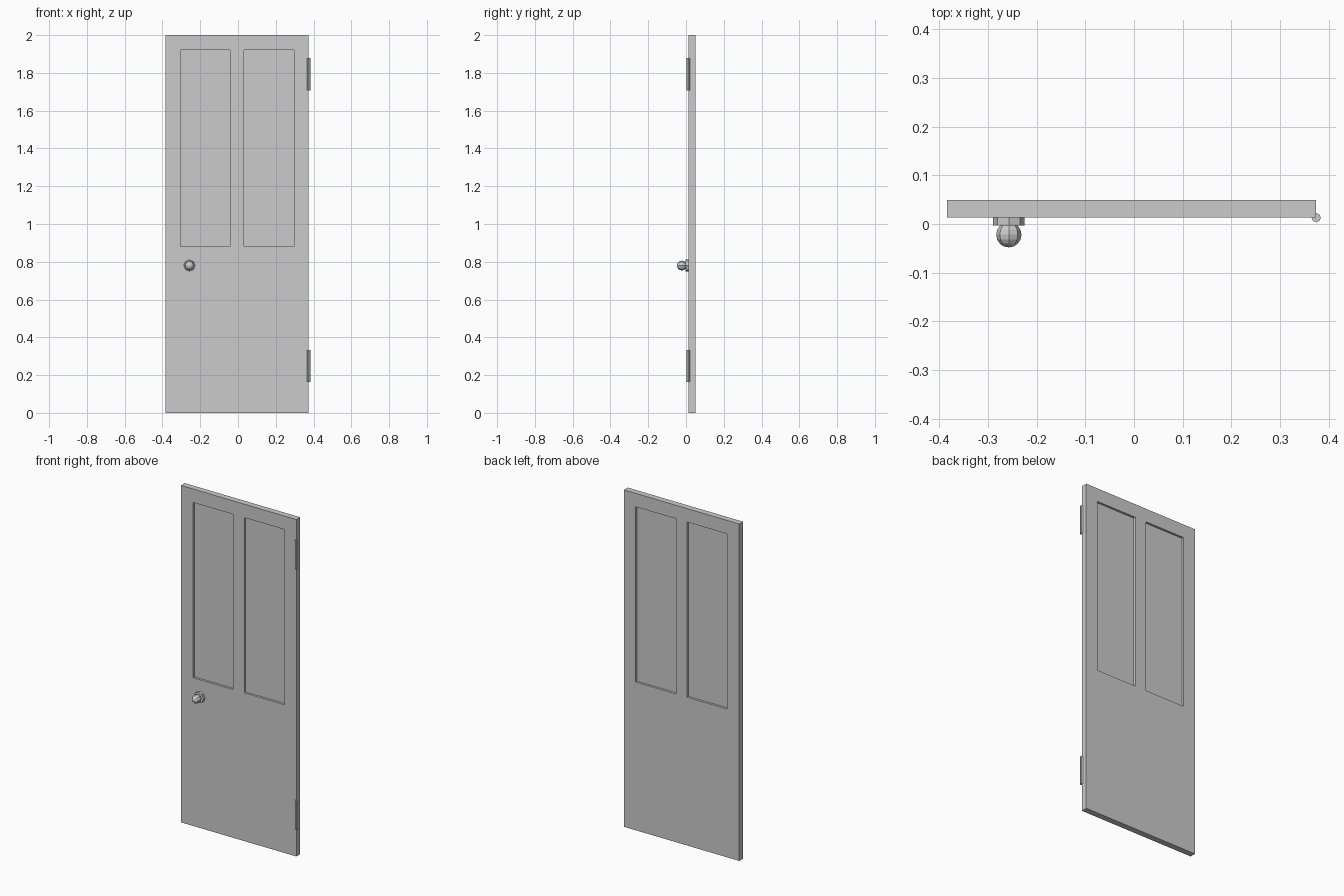
import bpy, bmesh
from math import radians
from mathutils import Matrix, Vector

if "Cube" in bpy.data.objects:
    bpy.data.objects.remove(bpy.data.objects["Cube"])

X0, X1 = -0.384, 0.374      # door slab extents
Y0, Y1 = 0.013, 0.049
HEIGHT = 2.0
PANELS_X = [(-0.304, -0.042), (0.032, 0.297)]
PANEL_Z = (0.88, 1.92)
RECESS = 0.013


def finish(bm, name):
    mesh = bpy.data.meshes.new(name)
    bm.to_mesh(mesh)
    bm.free()
    obj = bpy.data.objects.new(name, mesh)
    bpy.context.collection.objects.link(obj)
    return obj


def cylinder(name, centre, radius, depth, sides, along_y=False):
    bm = bmesh.new()
    rot = Matrix.Rotation(radians(90), 4, 'X') if along_y else Matrix()
    bmesh.ops.create_cone(bm, cap_ends=True, segments=sides, radius1=radius,
                          radius2=radius, depth=depth,
                          matrix=Matrix.Translation(centre) @ rot)
    return finish(bm, name)


# Door slab: a box sliced along the panel borders
bm = bmesh.new()
size = Matrix.Diagonal((X1 - X0, Y1 - Y0, HEIGHT, 1))
mid = Matrix.Translation(((X0 + X1) / 2, (Y0 + Y1) / 2, HEIGHT / 2))
bmesh.ops.create_cube(bm, size=1, matrix=mid @ size)
cuts = [(Vector((x, 0, 0)), Vector((1, 0, 0))) for pair in PANELS_X for x in pair]
cuts += [(Vector((0, 0, z)), Vector((0, 0, 1))) for z in PANEL_Z]
for co, no in cuts:
    bmesh.ops.bisect_plane(bm, geom=bm.verts[:] + bm.edges[:] + bm.faces[:],
                           plane_co=co, plane_no=no)

# Sunken panels on both sides
bm.normal_update()
panels = []
for f in bm.faces:
    c = f.calc_center_median()
    if (abs(f.normal.y) > 0.9 and PANEL_Z[0] < c.z < PANEL_Z[1]
            and any(a < c.x < b for a, b in PANELS_X)):
        panels.append(f)
sunk = bmesh.ops.extrude_discrete_faces(bm, faces=panels)["faces"]
for f in sunk:
    inward = RECESS if f.calc_center_median().y < (Y0 + Y1) / 2 else -RECESS
    bmesh.ops.translate(bm, verts=f.verts[:], vec=(0, inward, 0))
bmesh.ops.recalc_face_normals(bm, faces=bm.faces[:])
finish(bm, "door_slab")

# Knob and its round backing plate
KX, KZ = -0.257, 0.78
cylinder("knob_plate", (KX, 0.006, KZ), 0.0325, 0.018, 8, along_y=True)
bm = bmesh.new()
bmesh.ops.create_uvsphere(bm, u_segments=8, v_segments=8, radius=0.026,
                          matrix=Matrix.Translation((KX, -0.022, KZ))
                          @ Matrix.Rotation(radians(90), 4, 'X'))
finish(bm, "door_knob")

# Hinge barrels on the front right edge
for name, z in (("lower_hinge", 0.249), ("upper_hinge", 1.793)):
    cylinder(name, (X1, Y0, z), 0.0095, 0.17, 8)
